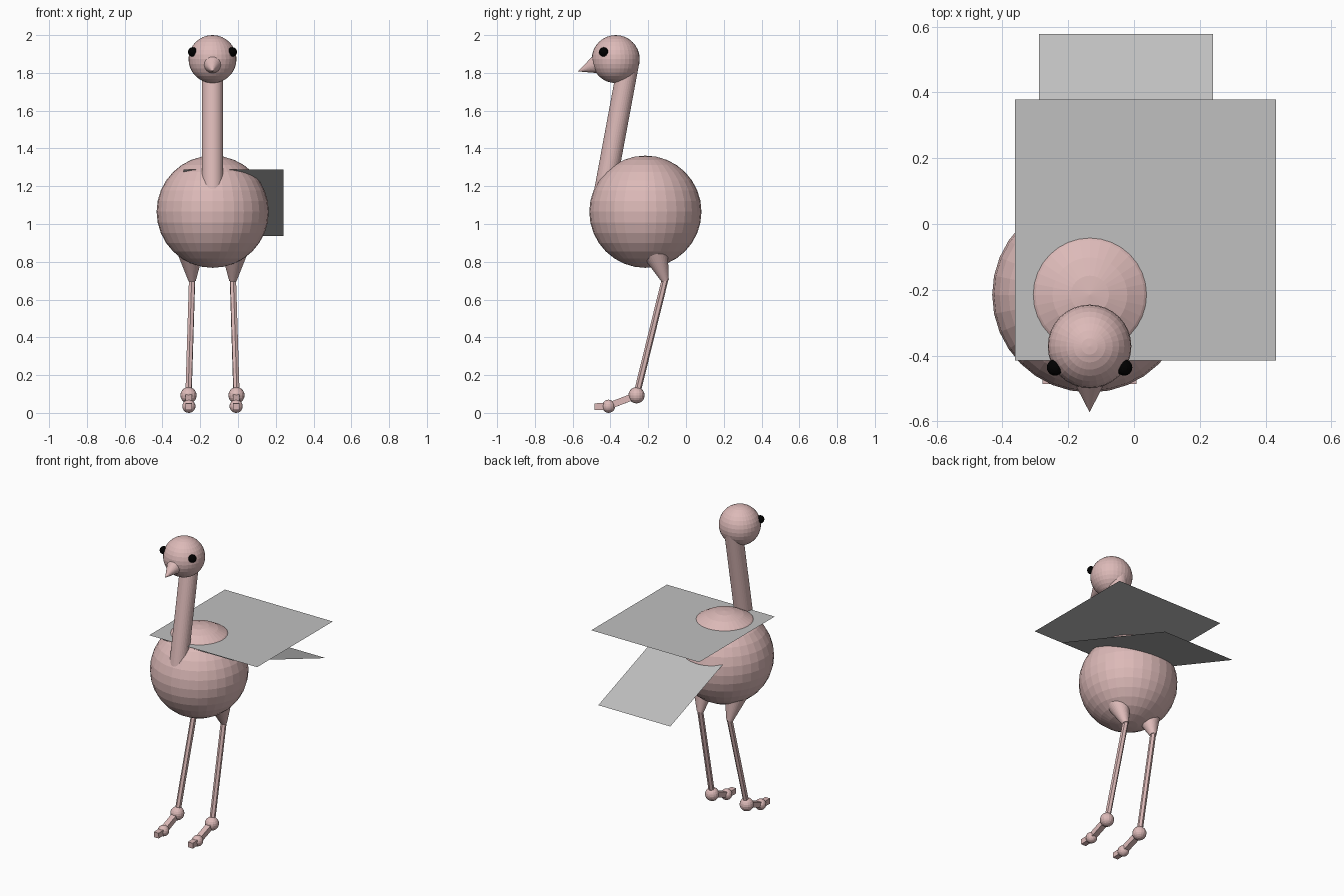
import bpy
import math
from mathutils import Vector

if "Cube" in bpy.data.objects:
    bpy.data.objects.remove(bpy.data.objects["Cube"])

CX = -0.135  # the bird's own mirror line


def material(name, rgb):
    m = bpy.data.materials.new(name)
    m.diffuse_color = (*rgb, 1)
    m.use_nodes = True
    m.node_tree.nodes["Principled BSDF"].inputs["Base Color"].default_value = m.diffuse_color
    return m


PINK = material("pale pink", (0.72, 0.49, 0.48))
GREY = material("light grey", (0.53, 0.53, 0.53))
BLACK = material("black", (0.0, 0.0, 0.0))


def finish(name, mat):
    ob = bpy.context.object
    ob.name = name
    ob.data.materials.append(mat)
    return ob


def ball(name, centre, r, mat=PINK, seg=32, rings=16):
    bpy.ops.mesh.primitive_uv_sphere_add(segments=seg, ring_count=rings, radius=r, location=centre)
    return finish(name, mat)


def rod(name, a, b, r1, r2, sides, turn=0.0):
    """Tapered rod from a to b."""
    a, b = Vector(a), Vector(b)
    d = b - a
    bpy.ops.mesh.primitive_cone_add(vertices=sides, radius1=r1, radius2=r2,
                                    depth=d.length, location=(a + b) / 2)
    ob = finish(name, PINK)
    ob.rotation_mode = 'QUATERNION'
    ob.rotation_quaternion = d.to_track_quat('Z', 'Y')
    if turn:
        from mathutils import Matrix
        ob.data.transform(Matrix.Rotation(turn, 4, 'Z'))
    return ob


def sheet(name, x0, x1, front, back):
    """Single rectangle between a front edge and a back edge, each (y, z)."""
    me = bpy.data.meshes.new(name)
    me.from_pydata([(x0, *front), (x1, *front), (x1, *back), (x0, *back)], [], [(0, 1, 2, 3)])
    me.materials.append(GREY)
    ob = bpy.data.objects.new(name, me)
    bpy.context.collection.objects.link(ob)


# Body, neck, head and beak
ball("body", (CX + 0.001, -0.215, 1.065), 0.297)
rod("neck", (CX, -0.435, 1.15), (CX, -0.303, 1.86), 0.056, 0.056, 32)
ball("head", (CX, -0.372, 1.873), 0.127)
rod("beak", (CX, -0.470, 1.846), (CX, -0.572, 1.808), 0.052, 0.0, 32)

# Eyes and legs on both sides
for side, s in (("right", 1), ("left", -1)):
    def at(dx, y, z):
        return (CX + s * dx, y, z)

    ball(side + "_eye", at(0.105, -0.436, 1.911), 0.025, BLACK, 16, 8)
    rod(side + "_thigh", at(0.122, -0.195, 0.94), at(0.108, -0.11, 0.70), 0.10, 0.02, 32)
    rod(side + "_shin", at(0.108, -0.11, 0.71), at(0.127, -0.262, 0.093), 0.018, 0.018, 6)
    ball(side + "_ankle", at(0.127, -0.262, 0.093), 0.043, seg=16, rings=10)
    rod(side + "_foot", at(0.127, -0.262, 0.093), at(0.125, -0.41, 0.036),
        0.025, 0.025, 4, math.pi / 4)
    ball(side + "_toe_joint", at(0.125, -0.41, 0.035), 0.035, seg=16, rings=10)
    rod(side + "_toe", at(0.125, -0.41, 0.035), at(0.125, -0.485, 0.033),
        0.025, 0.025, 4, math.pi / 4)

# Wing sheet lying flat and tail sheet sloping down through the body
sheet("wing_sheet", -0.361, 0.431, (-0.415, 1.306), (0.378, 1.306))
sheet("tail_sheet", -0.289, 0.24, (-0.39, 1.288), (0.577, 0.936))
